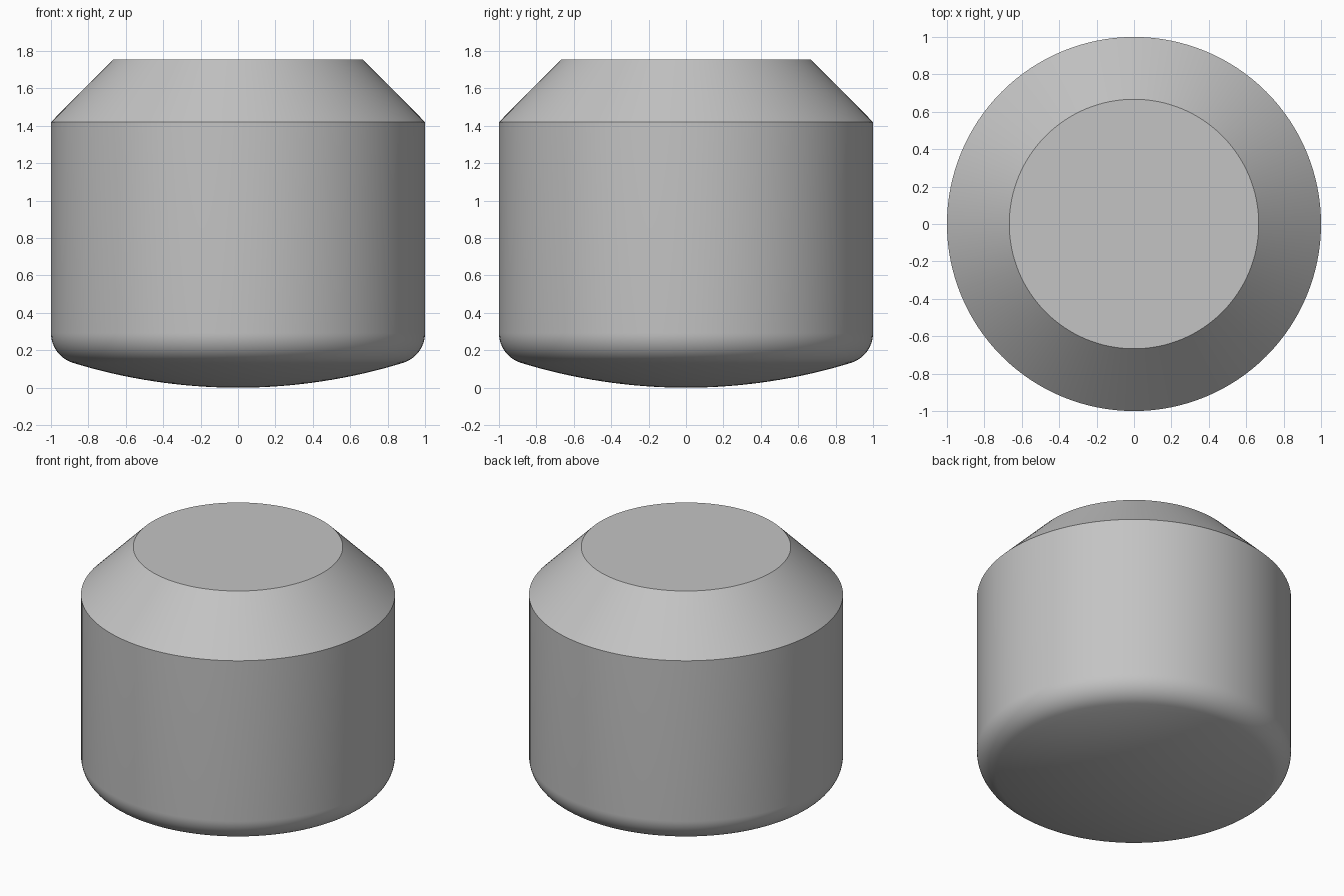
import bpy
import bmesh
import math

SEGMENTS = 128
DOME_R = 3.0        # radius of the shallow spherical underside
FILLET = 1 / 6      # rounding between underside and wall
SHOULDER_Z, TOP_Z, TOP_R = 1.42, 1.755, 0.667

if "Cube" in bpy.data.objects:
    bpy.data.objects.remove(bpy.data.objects["Cube"], do_unlink=True)

grey = bpy.data.materials.new("plain grey")
grey.use_nodes = True
colour = (0.55, 0.55, 0.55, 1)
grey.diffuse_color = colour
grey.node_tree.nodes["Principled BSDF"].inputs["Base Color"].default_value = colour


def arc(cx, cz, radius, start, end, steps):
    """Points on an arc, angles measured from straight down."""
    angles = [start + (end - start) * i / steps for i in range(steps + 1)]
    return [(cx + radius * math.sin(a), cz - radius * math.cos(a)) for a in angles]


def lathe(name, profile, material):
    """Revolve a radius/height profile round z."""
    bm = bmesh.new()
    verts = [bm.verts.new((r, 0, z)) for r, z in profile]
    edges = [bm.edges.new(pair) for pair in zip(verts, verts[1:])]
    bmesh.ops.spin(bm, geom=verts + edges, cent=(0, 0, 0), axis=(0, 0, 1),
                   angle=math.tau, steps=SEGMENTS, use_merge=True)
    bmesh.ops.remove_doubles(bm, verts=bm.verts, dist=1e-5)
    # Close the flat top
    bmesh.ops.holes_fill(bm, edges=[e for e in bm.edges if e.is_boundary], sides=0)
    bmesh.ops.recalc_face_normals(bm, faces=bm.faces)
    mesh = bpy.data.meshes.new(name)
    bm.to_mesh(mesh)
    bm.free()
    mesh.materials.append(material)
    obj = bpy.data.objects.new(name, mesh)
    bpy.context.collection.objects.link(obj)
    bpy.ops.object.select_all(action="DESELECT")
    obj.select_set(True)
    bpy.context.view_layer.objects.active = obj
    bpy.ops.object.shade_smooth_by_angle(angle=math.radians(30))
    return obj


# Domed underside, tangent fillet, straight wall, chamfer to the flat top
tangent = math.asin((1 - FILLET) / (DOME_R - FILLET))
fillet_z = DOME_R - (DOME_R - FILLET) * math.cos(tangent)
profile = arc(0, DOME_R, DOME_R, 0, tangent, 16)
profile += arc(1 - FILLET, fillet_z, FILLET, tangent, math.pi / 2, 14)[1:]
profile += [(1, SHOULDER_Z), (TOP_R, TOP_Z)]
lathe("plug_body", profile, grey)
